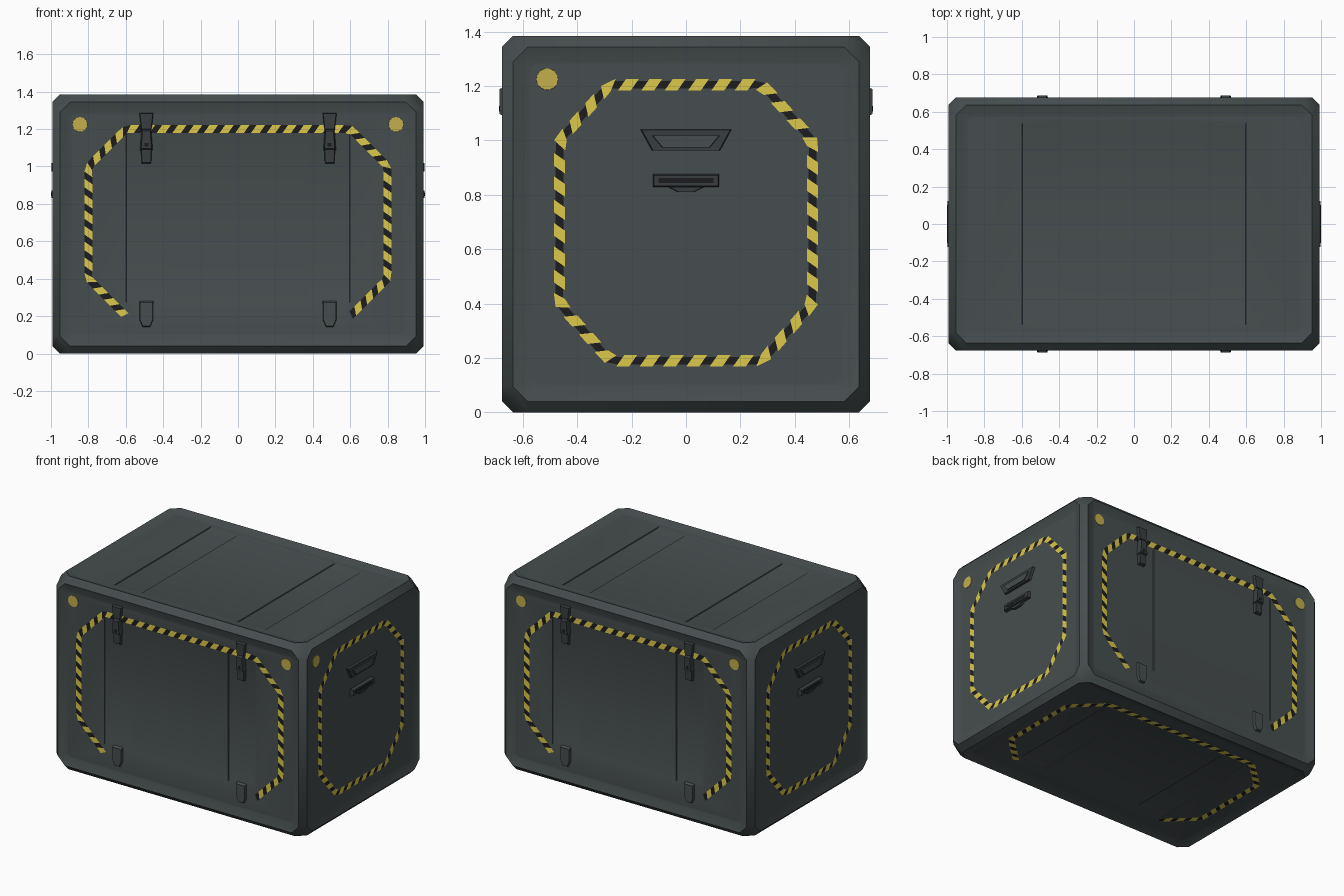
import bpy, bmesh, math
from mathutils import Matrix, Vector

old = bpy.data.objects.get("Cube")
if old:
    bpy.data.objects.remove(old, do_unlink=True)

W, D, H = 0.993, 0.676, 1.384
SINK = 0.02  # depth of the walls behind the edge frame


def material(name, rgb):
    m = bpy.data.materials.new(name)
    m.use_nodes = True
    m.diffuse_color = (*rgb, 1)
    bsdf = m.node_tree.nodes["Principled BSDF"]
    bsdf.inputs["Base Color"].default_value = (*rgb, 1)
    bsdf.inputs["Roughness"].default_value = 0.7
    return m


BODY = material("slate grey", (0.062, 0.075, 0.077))
METAL = material("dark metal", (0.04, 0.048, 0.05))
YELLOW = material("hazard yellow", (0.71, 0.58, 0.07))
BLACK = material("hazard black", (0.012, 0.012, 0.013))
AMBER = material("reflector amber", (0.54, 0.43, 0.07))


def frame(origin, u, v):
    """Local frame on a sunken wall: u across, v up, third axis outward."""
    out = u.cross(v)
    m = Matrix((u, v, out)).transposed().to_4x4()
    m.translation = origin - out * SINK
    return m


X, Y, Z = Vector((1, 0, 0)), Vector((0, 1, 0)), Vector((0, 0, 1))
WALLS = {
    "front": frame(-D * Y, X, Z),
    "back": frame(D * Y, -X, Z),
    "right": frame(W * X, Y, Z),
    "left": frame(-W * X, -Y, Z),
    "top": frame(H * Z, X, Y),
    "bottom": frame(Vector(), -X, Y),
}


def make(name, bm, mats, matrix=None):
    mesh = bpy.data.meshes.new(name)
    bm.to_mesh(mesh)
    bm.free()
    if matrix:
        mesh.transform(matrix)
    for m in mats:
        mesh.materials.append(m)
    ob = bpy.data.objects.new(name, mesh)
    bpy.context.collection.objects.link(ob)
    return ob


def plate(name, wall, outline, height, mat, taper=(0.9, 0.9), base=-0.002):
    """Plate on a wall, its outer end scaled by taper across and along."""
    bm = bmesh.new()
    mid = sum((Vector(p) for p in outline), Vector((0, 0))) / len(outline)
    low = [bm.verts.new((*p, base)) for p in outline]
    high = [bm.verts.new((*(mid + (Vector(p) - mid) * Vector(taper)), height)) for p in outline]
    bm.faces.new(low[::-1])
    bm.faces.new(high)
    n = len(outline)
    for i in range(n):
        j = (i + 1) % n
        bm.faces.new((low[i], low[j], high[j], high[i]))
    bmesh.ops.recalc_face_normals(bm, faces=bm.faces)
    return make(name, bm, [mat], WALLS[wall])


def trapezoid(u, v0, v1, low, high):
    """Symmetric outline with half widths low and high."""
    return [(u - low, v0), (u + low, v0), (u + high, v1), (u - high, v1)]


def stripe(name, wall, points, closed=False, gap_half=0.021, period=0.085, half=0.021, lean=0.7):
    """Flat hazard tape of slanted alternating pieces along a path."""
    pts = [Vector(p) for p in points]
    if closed:
        pts.append(pts[0])
    lengths = [(b - a).length for a, b in zip(pts, pts[1:])]
    total = sum(lengths)

    def locate(s):
        s = s % total if closed else min(max(s, 0), total)
        for a, b, l in zip(pts, pts[1:], lengths):
            if s <= l + 1e-6:
                t = (b - a) / l
                return a + t * s, Vector((-t.y, t.x))
            s -= l

    def edge(s, offset):
        s += offset * lean
        p = locate(s)[0]
        n = (locate(s - 0.02)[1] + locate(s + 0.02)[1]).normalized()
        return (*(p + n * offset), 0.002)

    bm = bmesh.new()
    count = round(total / period)
    step = total / count
    for i in range(count):
        start = i * step
        middle = start + 0.55 * step
        pieces = ((start, middle, half), (middle, start + step, gap_half))
        for index, (a, b, r) in enumerate(pieces):
            corners = [edge(a, -r), edge(b, -r), edge(b, r), edge(a, r)]
            f = bm.faces.new([bm.verts.new(c) for c in corners])
            f.material_index = index
    return make(name, bm, [YELLOW, BLACK], WALLS[wall])


# Body: box with chamfered edges, cut corners and slightly sunken walls
CUT, CORNER = 0.04, 0.055
bm = bmesh.new()
half_size = (W, D, H / 2)
for axis in range(3):
    for cut_axis in range(3):
        if cut_axis == axis:
            continue
        for k in range(8):
            p = [h if i == axis else h - CUT for i, h in enumerate(half_size)]
            p[cut_axis] -= CORNER
            bm.verts.new([c if k >> i & 1 else -c for i, c in enumerate(p)])
bmesh.ops.convex_hull(bm, input=bm.verts)
bmesh.ops.dissolve_limit(bm, angle_limit=0.02, verts=bm.verts, edges=bm.edges)
bmesh.ops.translate(bm, vec=(0, 0, H / 2), verts=bm.verts)
bmesh.ops.recalc_face_normals(bm, faces=bm.faces)
walls = [f for f in bm.faces if f.calc_area() > 1]
bmesh.ops.inset_individual(bm, faces=walls, thickness=0.06, depth=-SINK)
bmesh.ops.inset_individual(bm, faces=walls, thickness=0.015)
for f in bm.faces:
    f.smooth = True
body = make("crate_body", bm, [BODY])

# Shallow strap channels that run out at their ends
spans = {"front": (0.28, 1.17), "back": (0.28, 1.17), "top": (-0.53, 0.53), "bottom": (-0.41, 0.41)}
cutters = []
for wall, (v0, v1) in spans.items():
    for s in (-1, 1):
        cutter = plate("strap_channel_cutter", wall, trapezoid(s * 0.49, v0, v1, 0.1065, 0.1065),
                       0.006, BODY, (1.045, 1.08), base=-0.006)
        for f in cutter.data.polygons:
            f.use_smooth = True
        cutter.hide_render = True
        mod = body.modifiers.new("channel", 'BOOLEAN')
        mod.operation, mod.solver, mod.object = 'DIFFERENCE', 'EXACT', cutter
        cutters.append(cutter)
bpy.context.view_layer.update()
carved = bpy.data.meshes.new_from_object(body.evaluated_get(bpy.context.evaluated_depsgraph_get()))
body.modifiers.clear()
body.data = carved
carved.set_sharp_from_angle(angle=math.radians(62))
for cutter in cutters:
    bpy.data.objects.remove(cutter, do_unlink=True)

# Hazard tape
hoop = [(-0.6, 0.2), (-0.8, 0.4), (-0.8, 1.0), (-0.6, 1.2),
        (0.6, 1.2), (0.8, 1.0), (0.8, 0.4), (0.6, 0.2)]
octagon = [(-0.28, 0.19), (-0.465, 0.4), (-0.465, 1.0), (-0.28, 1.205),
           (0.28, 1.205), (0.465, 1.0), (0.465, 0.4), (0.28, 0.19)]
for wall in ("front", "back"):
    stripe(wall + "_tape", wall, hoop)
for wall in ("right", "left"):
    stripe(wall + "_tape", wall, octagon, closed=True, gap_half=0.014)
stripe("bottom_tape", "bottom", [(u, (v - 0.7) * 0.94) for u, v in hoop], gap_half=0.014)


# Round reflectors
def reflector(name, wall, u, v, r=0.04):
    ring = [(u + r * math.cos(a * math.tau / 24), v + r * math.sin(a * math.tau / 24)) for a in range(24)]
    plate(name, wall, ring, 0.004, AMBER, (0.98, 0.98))


reflector("side_reflector", "right", -0.51, 1.225)

# Latches and lower catches
for wall in ("front", "back"):
    for s, label in ((-1, "a"), (1, "b")):
        tag = f"{wall}_{label}"
        u = s * 0.49
        reflector("reflector_" + tag, wall, s * 0.845, 1.225)
        plate("latch_head_" + tag, wall, trapezoid(u, 1.195, 1.287, 0.028, 0.038), 0.02, METAL)
        plate("latch_arm_" + tag, wall, trapezoid(u, 1.085, 1.2, 0.034, 0.026), 0.03, METAL, (0.8, 0.8))
        plate("latch_hook_" + tag, wall, trapezoid(u, 1.015, 1.14, 0.026, 0.03), 0.016, METAL, base=-0.008)
        plate("latch_pin_" + tag, wall, trapezoid(u, 1.105, 1.128, 0.012, 0.012), 0.031, BLACK)
        catch = [(u - 0.02, 0.14), (u + 0.02, 0.14), (u + 0.037, 0.18),
                 (u + 0.037, 0.28), (u - 0.037, 0.28), (u - 0.037, 0.18)]
        plate("catch_" + tag, wall, catch, 0.016, BODY)

# Side handles
for wall in ("right", "left"):
    plate(wall + "_handle_hood", wall, trapezoid(0, 0.962, 1.04, 0.125, 0.168), 0.018, METAL, (0.97, 0.97))
    plate(wall + "_handle_hood_face", wall, trapezoid(0, 0.972, 1.02, 0.095, 0.135), 0.025, BODY)
    plate(wall + "_handle_grip", wall, trapezoid(0, 0.828, 0.876, 0.122, 0.122), 0.025, METAL, (0.97, 0.8))
    plate(wall + "_handle_slot", wall, trapezoid(0, 0.842, 0.862, 0.112, 0.112), 0.026, BLACK)
    plate(wall + "_handle_lip", wall, trapezoid(0, 0.81, 0.83, 0.03, 0.07), 0.018, METAL)
